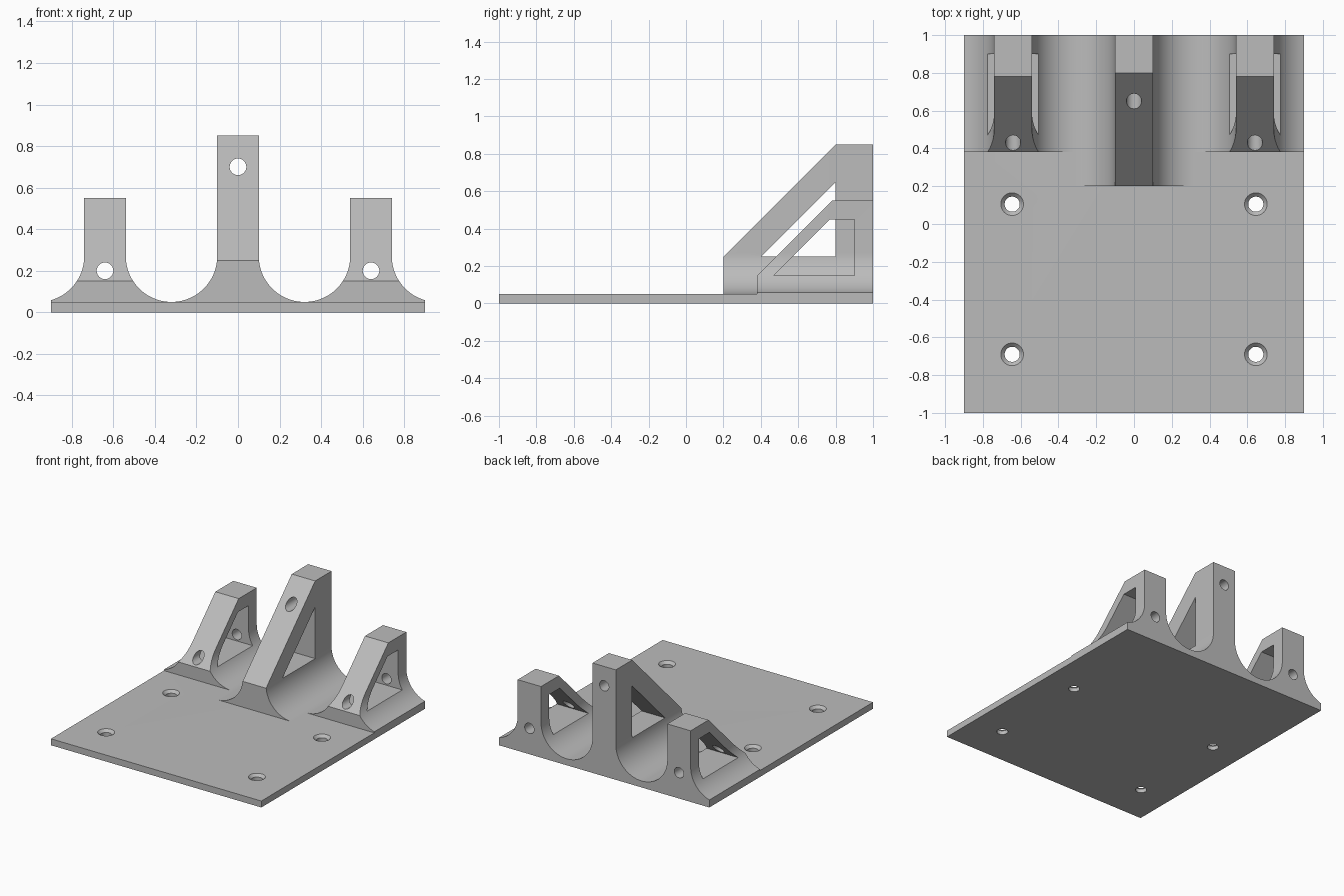
import bpy, bmesh, math
from mathutils import Vector, Matrix

if "Cube" in bpy.data.objects:
    bpy.data.objects.remove(bpy.data.objects["Cube"])

grey = bpy.data.materials.new("plain grey")
grey.diffuse_color = (0.5, 0.5, 0.5, 1)
grey.use_nodes = True
grey.node_tree.nodes["Principled BSDF"].inputs["Base Color"].default_value = grey.diffuse_color


def make(name, bm):
    bmesh.ops.recalc_face_normals(bm, faces=bm.faces)
    me = bpy.data.meshes.new(name)
    bm.to_mesh(me)
    bm.free()
    ob = bpy.data.objects.new(name, me)
    me.materials.append(grey)
    bpy.context.collection.objects.link(ob)
    return ob


def prism(name, pts, direction):
    """Extrude a closed outline of 3D points along a direction."""
    bm = bmesh.new()
    f = bm.faces.new([bm.verts.new(p) for p in pts])
    r = bmesh.ops.extrude_face_region(bm, geom=[f])
    bmesh.ops.translate(bm, vec=Vector(direction),
                        verts=[v for v in r["geom"] if isinstance(v, bmesh.types.BMVert)])
    return make(name, bm)


def cone(name, r1, r2, depth, matrix):
    bm = bmesh.new()
    bmesh.ops.create_cone(bm, cap_ends=True, segments=48, radius1=r1, radius2=r2,
                          depth=depth, matrix=matrix)
    return make(name, bm)


def boolean(target, tool, op):
    m = target.modifiers.new(op, 'BOOLEAN')
    m.object, m.operation, m.solver = tool, op, 'EXACT'
    bpy.context.view_layer.objects.active = target
    bpy.ops.object.modifier_apply(modifier=m.name)
    bpy.data.objects.remove(tool, do_unlink=True)


HALF, R, T = 0.1, 0.22, 0.05     # rib half width, fillet radius, plate thickness


def rib(cx, xmin, xmax, side, window, hole_z):
    # Front outline: upright flaring into the plate with round fillets
    arc = [(HALF + R - R * math.cos(a), T + R - R * math.sin(a))
           for a in (math.pi / 2 * i / 28 for i in range(29))]
    right = [(HALF, 1.0)] + arc + [(HALF + R, 0.02)]
    outline = right + [(-x, z) for x, z in reversed(right)]
    ob = prism("rib", [(cx + x, -0.1, z) for x, z in outline], (0, 1.3, 0))
    # Sloped side outline
    boolean(ob, prism("side_cut", [(xmin, y, z) for y, z in side],
                      (xmax - xmin, 0, 0)), 'INTERSECT')
    # Window through the side
    boolean(ob, prism("window_cut", [(cx - 0.5, y, z) for y, z in window],
                      (1, 0, 0)), 'DIFFERENCE')
    # Round hole front to back
    mat = Matrix.Translation((cx, 0.6, hole_z)) @ Matrix.Rotation(math.pi / 2, 4, 'X')
    boolean(ob, cone("hole_cut", 0.04, 0.04, 1.4, mat), 'DIFFERENCE')
    return ob


# Base plate
plate = prism("mounting_bracket",
              [(-0.9, -1, 0), (0.9, -1, 0), (0.9, 1, 0), (-0.9, 1, 0)], (0, 0, T))

# Tall centre rib
centre = rib(0, -0.5, 0.5,
             [(0.2, 0), (0.2, 0.25), (0.8, 0.85), (1, 0.85), (1, 0)],
             [(0.4, 0.25), (0.8, 0.65), (0.8, 0.25)], 0.7)
boolean(plate, centre, 'UNION')

# Short outer ribs
for s in (-1, 1):
    lo, hi = sorted((s * 0.2, s * 0.9))
    outer = rib(s * 0.64, lo, hi,
                [(0.38, 0), (0.38, 0.15), (0.78, 0.55), (1, 0.55), (1, 0)],
                [(0.47, 0.15), (0.77, 0.45), (0.9, 0.45), (0.9, 0.15)], 0.2)
    boolean(plate, outer, 'UNION')

# Countersunk screw holes
for x in (-0.645, 0.645):
    for y in (-0.69, 0.105):
        boolean(plate, cone("screw_cut", 0.04, 0.04, 0.3,
                            Matrix.Translation((x, y, 0))), 'DIFFERENCE')
        boolean(plate, cone("sink_cut", 0.03, 0.07, 0.04,
                            Matrix.Translation((x, y, T - 0.01))), 'DIFFERENCE')

# Smooth the fillets and holes, keep the edges sharp
bpy.ops.object.select_all(action='DESELECT')
plate.select_set(True)
bpy.context.view_layer.objects.active = plate
bpy.ops.object.shade_smooth_by_angle(angle=math.radians(25))
